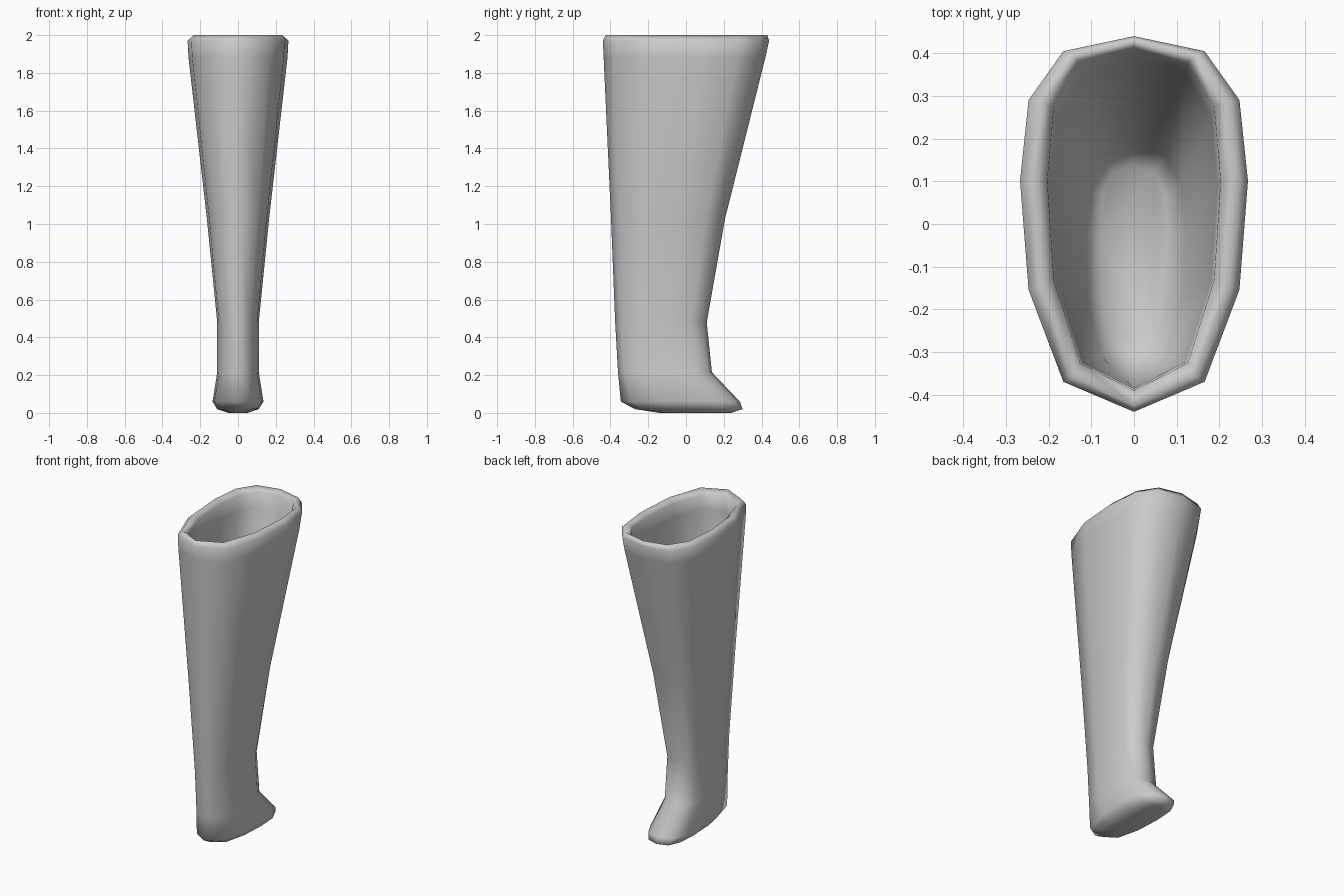
import bpy, bmesh

cube = bpy.data.objects.get("Cube")
if cube:
    bpy.data.objects.remove(cube, do_unlink=True)

grey = bpy.data.materials.new("plain grey")
grey.use_nodes = True
grey.diffuse_color = (0.6, 0.6, 0.6, 1)
grey.node_tree.nodes["Principled BSDF"].inputs["Base Color"].default_value = (0.6, 0.6, 0.6, 1)

# Half outline of the oval section, from toe side to heel side
HALF = [(0, 1), (0.62, 0.92), (0.925, 0.66), (1, 0.23), (0.925, -0.35), (0.62, -0.84), (0, -1)]
OUTLINE = HALF + [(-x, y) for x, y in HALF[-2:0:-1]]

# Section stations: height, half width, heel y, toe y
OUTSIDE = [
    (0.0, 0.05, -0.14, 0.24),
    (0.02, 0.11, -0.27, 0.30),
    (0.06, 0.135, -0.345, 0.285),
    (0.215, 0.11, -0.36, 0.137),
    (0.48, 0.11, -0.375, 0.11),
    (1.03, 0.165, -0.397, 0.207),
    (1.88, 0.262, -0.436, 0.42),
    (1.97, 0.267, -0.44, 0.44),
    (2.0, 0.235, -0.425, 0.43),
]
INSIDE = [
    (1.97, 0.203, -0.39, 0.41),
    (1.88, 0.195, -0.385, 0.385),
    (1.05, 0.12, -0.355, 0.18),
    (1.0, 0.08, -0.3, 0.14),
]


def add_ring(bm, z, width, heel, toe):
    mid, half = (heel + toe) / 2, (toe - heel) / 2
    return [bm.verts.new((x * width, mid + y * half, z)) for x, y in OUTLINE]


# Boot shell: up the outside, over the rim, down the inside
bm = bmesh.new()
rings = [add_ring(bm, *station) for station in OUTSIDE + INSIDE]
count = len(OUTLINE)
for low, high in zip(rings, rings[1:]):
    for i in range(count):
        j = (i + 1) % count
        bm.faces.new((low[i], low[j], high[j], high[i]))
bm.faces.new(rings[0])    # sole
bm.faces.new(rings[-1])   # inner floor
bmesh.ops.recalc_face_normals(bm, faces=bm.faces)
for face in bm.faces:
    face.smooth = True

mesh = bpy.data.meshes.new("boot")
bm.to_mesh(mesh)
bm.free()
mesh.materials.append(grey)
boot = bpy.data.objects.new("boot", mesh)
bpy.context.collection.objects.link(boot)
